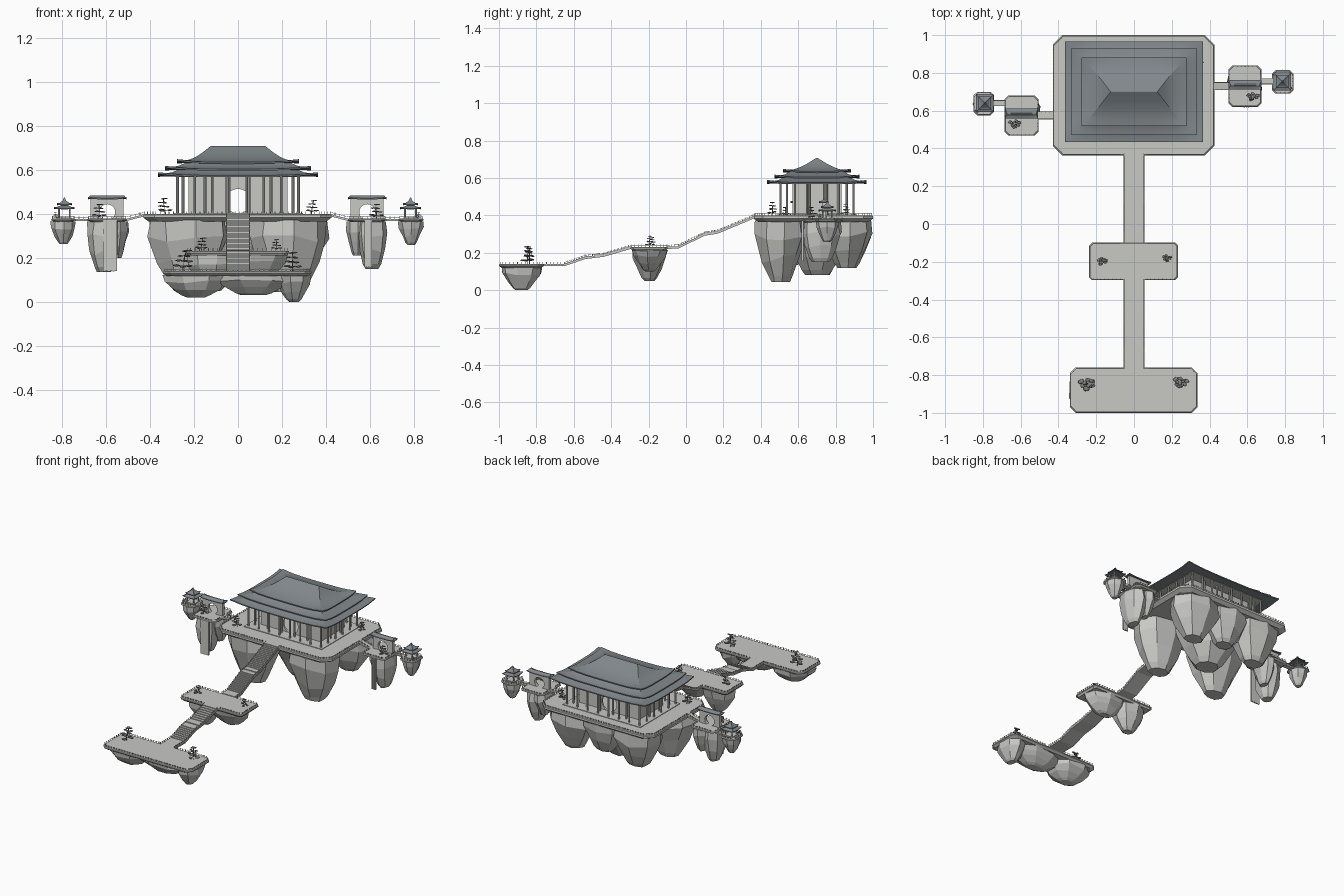
import bpy, bmesh, math, random
from mathutils import Vector

if "Cube" in bpy.data.objects:
    bpy.data.objects.remove(bpy.data.objects["Cube"])

random.seed(4)

def material(name, rgb):
    m = bpy.data.materials.new(name)
    m.diffuse_color = (*rgb, 1)
    m.use_nodes = True
    m.node_tree.nodes["Principled BSDF"].inputs["Base Color"].default_value = m.diffuse_color
    return m

STONE = material("pale stone", (0.58, 0.58, 0.56))
ROOF = material("slate roof", (0.22, 0.245, 0.26))
LEAF = material("dark foliage", (0.22, 0.22, 0.22))

def finish(name, bm, mat, smooth=False):
    bmesh.ops.recalc_face_normals(bm, faces=bm.faces)
    me = bpy.data.meshes.new(name)
    bm.to_mesh(me)
    bm.free()
    me.materials.append(mat)
    ob = bpy.data.objects.new(name, me)
    bpy.context.collection.objects.link(ob)
    if smooth:
        bpy.ops.object.select_all(action='DESELECT')
        ob.select_set(True)
        bpy.context.view_layer.objects.active = ob
        bpy.ops.object.shade_smooth_by_angle(angle=math.radians(18))

def loft(bm, rings):
    vs = [[bm.verts.new(p) for p in r] for r in rings]
    n = len(vs[0])
    for a, b in zip(vs, vs[1:]):
        for i in range(n):
            bm.faces.new((a[i], a[(i + 1) % n], b[(i + 1) % n], b[i]))
    bm.faces.new(vs[0][::-1])
    bm.faces.new(vs[-1])

def prism(bm, pts, vec):
    loft(bm, [[Vector(p) for p in pts], [Vector(p) + Vector(vec) for p in pts]])

def box(bm, x0, x1, y0, y1, z0, z1):
    prism(bm, [(x0, y0, z0), (x1, y0, z0), (x1, y1, z0), (x0, y1, z0)], (0, 0, z1 - z0))

def beam(bm, p, q, w, h):
    p, q = Vector(p), Vector(q)
    s = (q - p).cross(Vector((0, 0, 1))).normalized() * w / 2
    u = Vector((0, 0, h / 2))
    prism(bm, [p - s - u, p + s - u, p + s + u, p - s + u], q - p)

def column(bm, x, y, z0, z1, r, n=8):
    prism(bm, [(x + r * math.cos(i * math.tau / n), y + r * math.sin(i * math.tau / n), z0)
               for i in range(n)], (0, 0, z1 - z0))

def octagon(x0, x1, y0, y1, c):
    return [(x0 + c, y0), (x1 - c, y0), (x1, y0 + c), (x1, y1 - c),
            (x1 - c, y1), (x0 + c, y1), (x0, y1 - c), (x0, y0 + c)]

def railing(bm, path, openings=(), step=0.02, h=0.012):
    # posts at even spacing, joined by a thin handrail except at openings
    for a, b in zip(path, path[1:]):
        a, b = Vector(a), Vector(b)
        n = max(1, round((b - a).length / step))
        pts = [a.lerp(b, i / n) for i in range(n + 1)]
        keep = [all(math.hypot(p.x - o[0], p.y - o[1]) > o[2] for o in openings) for p in pts]
        for i, p in enumerate(pts):
            if keep[i] and i < n:
                box(bm, p.x - .0015, p.x + .0015, p.y - .0015, p.y + .0015, p.z - .002, p.z + h)
            if i < n and keep[i] and keep[i + 1]:
                up = Vector((0, 0, h * .7))
                beam(bm, p + up, pts[i + 1] + up, .0015, .0015)

def platform(name, x0, x1, y0, y1, z, c, t, openings):
    bm = bmesh.new()
    rings = [(0.35 * c + .006, z - t), (.005, z - t * .6), (0, z - t * .5), (0, z - .004), (.004, z)]
    loft(bm, [[(x, y, h) for x, y in octagon(x0 + d, x1 - d, y0 + d, y1 - d, c)] for d, h in rings])
    finish(name, bm, STONE)
    bm = bmesh.new()
    o = [(x, y, z) for x, y in octagon(x0 + .006, x1 - .006, y0 + .006, y1 - .006, c)]
    railing(bm, o + o[:1], openings)
    finish(name + "_railing", bm, STONE)

MAIN = ((0, .97), (.28, 1), (.62, .76), (.9, .5), (1, .38))
CONE = ((0, 1), (.3, .94), (.62, .7), (.9, .44), (1, .28))
BULGE = ((0, .95), (.3, 1), (.62, .84), (.9, .58), (1, .42))

def rock(name, shape, x, y, rx, ry, top, bottom, n=8):
    # faceted hanging boulder with jittered rings
    bm = bmesh.new()
    rings = []
    ph = random.random()
    for t, s in shape:
        ring = []
        for i in range(n):
            a = (i + ph) * math.tau / n
            j = s * random.uniform(.92, 1.06)
            dz = random.uniform(-.07, .07) * (top - bottom) if 0 < t < .9 else 0
            ring.append((x + rx * j * math.cos(a), y + ry * j * math.sin(a),
                         top + (bottom - top) * t + dz))
        rings.append(ring)
    loft(bm, rings)
    finish(name, bm, STONE)

def roof(bm, cx, cy, profile, lift, thick, n=8):
    # hipped roof skirt: rectangular rings with upturned corners at the eaves
    def ring(hx, hy, z, up):
        c = [(-hx, -hy), (hx, -hy), (hx, hy), (-hx, hy)]
        out = []
        for k in range(4):
            for i in range(n):
                t = i / n
                a, b = c[k], c[(k + 1) % 4]
                out.append((cx + a[0] + (b[0] - a[0]) * t, cy + a[1] + (b[1] - a[1]) * t,
                            z + up * abs(2 * t - 1) ** 4))
        return out
    hx, hy, z = profile[0]
    ex, ey, _ = profile[1]
    rings = [ring(ex, ey, z - thick * .6, 0), ring(hx, hy, z - thick, lift)]
    rings += [ring(*p, lift * (1, .3)[min(i, 1)] * (i < 2)) for i, p in enumerate(profile)]
    loft(bm, rings)

def arch_wall(bm, cx, hw, y, t, z0, z1, r, cz):
    a0 = math.asin(max(-1, (z0 - cz) / r)) if cz - r < z0 else -math.pi / 2 + .1
    arc = [a0 + (math.pi - 2 * a0) * i / 20 for i in range(21)]
    pts = [(cx - hw, z0), (cx - hw, z1), (cx + hw, z1), (cx + hw, z0)]
    pts += [(cx + r * math.cos(a), max(z0, cz + r * math.sin(a))) for a in arc]
    prism(bm, [(x, y - t / 2, z) for x, z in pts], (0, t, 0))

def tree(name, x, y, z, h):
    # bent trunk carrying flat foliage pads that shrink towards the top
    bm = bmesh.new()
    p = Vector((x, y, z))
    pads = []
    for k in range(4):
        q = p + Vector((random.uniform(-.08, .08) * h, random.uniform(-.06, .06) * h, h * .23))
        beam(bm, p, q, h * .06, h * .06)
        for s in (0, 2.2, 4.2):
            a = k * 1.3 + s + random.random() * .6
            e = q + Vector((math.cos(a), math.sin(a) * .75, .1 * math.sin(s))) * h * (.33 - .06 * k)
            beam(bm, q, e, h * .03, h * .03)
            pads.append((e, .2 - .025 * k))
        p = q
    for c, r in pads + [(p, .15)]:
        g = bmesh.ops.create_icosphere(bm, subdivisions=1, radius=1)
        for v in g['verts']:
            j = random.uniform(.8, 1.1) * h * r
            v.co = c + Vector((v.co.x * j, v.co.y * j * .8, v.co.z * j * .3))
    finish(name, bm, LEAF)

# terraces, largest to smallest
platform("main_terrace", -.43, .425, .363, 1, .40, .05, .035,
         [(0, .363, .065), (-.43, .575, .025), (.425, .73, .025)])
platform("middle_terrace", -.237, .233, -.297, -.098, .232, .015, .022, [(0, -.297, .062), (0, -.098, .062)])
platform("front_terrace", -.34, .335, -1, -.76, .14, .03, .022, [(0, -.76, .062)])
platform("left_gate_terrace", -.685, -.505, .468, .68, .378, .02, .015, [(-.505, .575, .025), (-.685, .64, .025)])
platform("right_gate_terrace", .50, .675, .62, .84, .378, .02, .015, [(.5, .73, .025), (.675, .755, .025)])
platform("left_pavilion_terrace", -.85, -.74, .575, .70, .378, .02, .015, [(-.74, .64, .025)])
platform("right_pavilion_terrace", .73, .845, .69, .815, .378, .02, .015, [(.73, .755, .025)])

# hanging rocks: shape, x, y, rx, ry, top, bottom
for i, r in enumerate([
        (MAIN, -.225, .505, .185, .137, .372, .05), (MAIN, .225, .505, .185, .137, .372, .045),
        (MAIN, -.24, .86, .17, .132, .372, .12), (MAIN, .24, .86, .17, .132, .372, .12),
        (MAIN, 0, .70, .21, .18, .372, .08), (MAIN, 0, .87, .15, .12, .372, .16),
        (CONE, -.11, -.195, .118, .094, .215, .05), (CONE, .08, -.195, .148, .09, .215, .10),
        (CONE, -.19, -.88, .16, .115, .122, .02), (CONE, .07, -.88, .20, .11, .122, .03),
        (CONE, .255, -.88, .08, .11, .122, 0),
        (BULGE, -.61, .56, .078, .092, .365, .135), (MAIN, -.55, .60, .055, .085, .365, .2),
        (BULGE, .61, .72, .07, .10, .365, .15), (MAIN, .545, .75, .055, .08, .365, .21),
        (CONE, -.795, .638, .058, .062, .365, .262), (CONE, .788, .753, .058, .062, .365, .258)]):
    rock(f"hanging_rock_{i + 1}", *r)

# stairway between the terraces: sloped slab with steps on top
bm, rail = bmesh.new(), bmesh.new()
for path in ([(-.765, .14), (-.65, .14), (-.54, .178), (-.44, .19), (-.29, .234)],
             [(-.10, .232), (-.04, .235), (.10, .303), (.17, .314), (.375, .40)]):
    for (y0, z0), (y1, z1) in zip(path, path[1:]):
        beam(bm, (0, y0, z0 - .007), (0, y1, z1 - .007), .11, .009)
        n = max(1, round((z1 - z0) / .0055))
        for i in range(n):
            a, b = y0 + (y1 - y0) * i / n, y0 + (y1 - y0) * (i + 1) / n
            z = z0 + (z1 - z0) * (i + 1) / n
            box(bm, -.053, .053, a, b, z - .008, z)
    for x in (-.052, .052):
        railing(rail, [(x, y, z) for y, z in path])
finish("stairway", bm, STONE)
finish("stairway_railing", rail, STONE)

# side bridges
bm, rail = bmesh.new(), bmesh.new()
for p, q, w in (((-.425, .575, .394), (-.51, .575, .372), .042), ((.42, .73, .394), (.505, .73, .372), .042),
                ((-.68, .64, .372), (-.745, .64, .372), .032), ((.67, .755, .372), (.735, .755, .372), .032)):
    beam(bm, p, q, w, .01)
    for s in (-1, 1):
        railing(rail, [(a, b + s * (w / 2 - .003), c + .005) for a, b, c in (p, q)])
finish("side_bridges", bm, STONE)
finish("side_bridge_railing", rail, STONE)

# great hall: arched walls, side walls, colonnade and lintels
CY = .70
bm = bmesh.new()
for y in (.575, .825):
    arch_wall(bm, 0, .225, y, .012, .40, .58, .056, .458)
for s in (-1, 1):
    box(bm, s * .22 - .006, s * .22 + .006, .575, .825, .40, .58)
box(bm, -.285, .285, .495, .905, .568, .583)
box(bm, -.295, .295, .485, .915, .396, .404)
finish("hall_walls", bm, STONE)
bm = bmesh.new()
for hx, hy, nx, ny, r in ((.275, .195, 8, 6, .006), (.25, .16, 6, 4, .006)):
    for s in (-1, 1):
        for i in range(nx):
            column(bm, -hx + 2 * hx * i / (nx - 1), CY + s * hy, .40, .57, r)
        for i in range(1, ny - 1):
            column(bm, s * hx, CY - hy + 2 * hy * i / (ny - 1), .40, .57, r)
finish("hall_columns", bm, STONE)

# three-tier hall roof
bm = bmesh.new()
roof(bm, 0, CY, [(.364, .266, .575), (.335, .235, .579), (.30, .205, .589), (.27, .18, .602)], .014, .007)
roof(bm, 0, CY, [(.333, .228, .604), (.30, .20, .609), (.27, .17, .619), (.24, .15, .632)], .014, .007)
roof(bm, 0, CY, [(.278, .182, .635), (.25, .152, .639), (.22, .12, .647), (.19, .085, .66),
                 (.16, .047, .68), (.125, .002, .708)], .014, .007)
finish("hall_roof", bm, ROOF, True)

# moon gates with small roofs
walls, roofs = bmesh.new(), bmesh.new()
for cx, y in ((-.595, .585), (.588, .737)):
    arch_wall(walls, cx, .075, y, .022, .378, .47, .036, .408)
    roof(roofs, cx, y, [(.088, .026, .471), (.082, .013, .476), (.078, .003, .484)], .006, .005)
finish("moon_gates", walls, STONE)
finish("moon_gate_roofs", roofs, ROOF)

# corner pavilions
posts, roofs = bmesh.new(), bmesh.new()
for cx, cy in ((-.79, .64), (.785, .755)):
    box(posts, cx - .032, cx + .032, cy - .032, cy + .032, .376, .384)
    box(posts, cx - .016, cx + .016, cy - .016, cy + .016, .42, .45)
    for sx in (-1, 1):
        for sy in (-1, 1):
            column(posts, cx + sx * .025, cy + sy * .025, .378, .427, .004)
    roof(roofs, cx, cy, [(.047, .047, .425), (.035, .035, .429), (.018, .018, .438)], .006, .004)
    roof(roofs, cx, cy, [(.034, .034, .443), (.022, .022, .448), (.008, .008, .46), (.002, .002, .475)], .006, .004)
finish("pavilion_posts", posts, STONE)
finish("pavilion_roofs", roofs, ROOF)

# waterfall sheets hanging from the gate terraces
bm = bmesh.new()
for x0, x1, y, z in ((-.615, -.55, .475, .138), (.575, .61, .625, .155)):
    n = 6
    for i in range(n):
        a, b = x0 + (x1 - x0) * i / n, x0 + (x1 - x0) * (i + 1) / n
        d = .003 * (i % 2)
        box(bm, a, b, y - .004 - d, y + .002, z + d, .372)
finish("waterfalls", bm, STONE)

# layered pine trees
for i, t in enumerate([(-.25, -.845, .14, .10), (.25, -.835, .14, .09), (-.165, -.195, .232, .062),
                       (.172, -.178, .232, .055), (-.33, .465, .40, .075), (.335, .85, .40, .065),
                       (-.635, .53, .378, .07), (.63, .675, .378, .07),
                       (-.825, .60, .378, .03), (.82, .72, .378, .03)]):
    tree(f"pine_tree_{i + 1}", *t)
